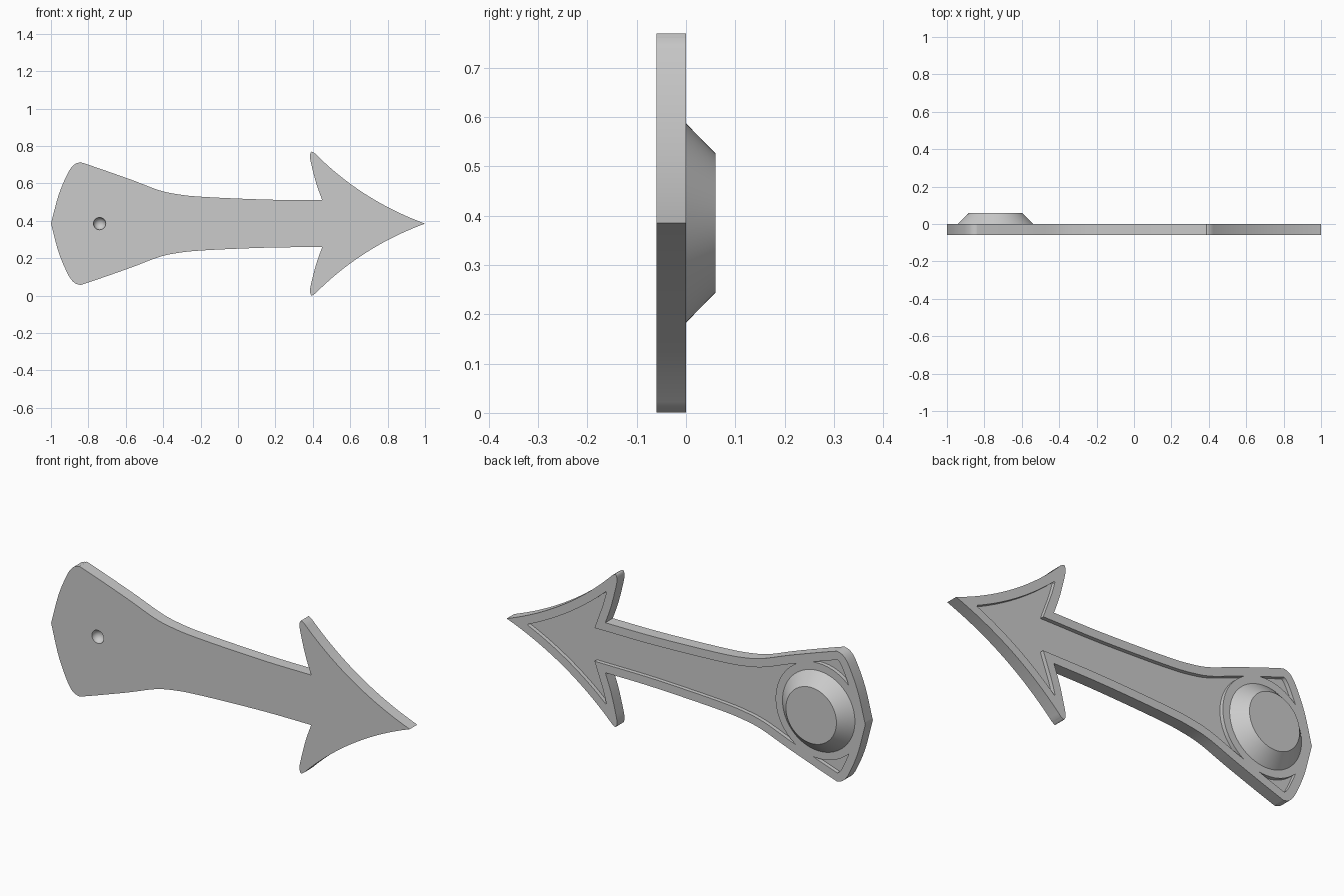
import bpy, bmesh, math
from mathutils import Vector, Matrix
from mathutils.geometry import intersect_point_line

cube = bpy.data.objects.get("Cube")
if cube:
    bpy.data.objects.remove(cube, do_unlink=True)

MID = 0.385          # height of the mirror line
THICK = 0.06
HUB_X = -0.74

grey = bpy.data.materials.new("plain grey")
grey.use_nodes = True
grey.diffuse_color = (0.6, 0.6, 0.6, 1)
grey.node_tree.nodes["Principled BSDF"].inputs["Base Color"].default_value = (0.6, 0.6, 0.6, 1)


def spline(points, steps=12):
    """Smooth curve through the points."""
    p = [Vector(q) for q in points]
    p = [2 * p[0] - p[1]] + p + [2 * p[-1] - p[-2]]
    out = []
    for a, b, c, d in zip(p, p[1:], p[2:], p[3:]):
        for i in range(steps):
            t = i / steps
            out.append(0.5 * (2 * b + (c - a) * t + (2 * a - 5 * b + 4 * c - d) * t * t
                              + (3 * b - a - 3 * c + d) * t ** 3))
    return out + [p[-2]]


def inset(loop, dist):
    """Mitred inward offset, dropping points that come too near the edge."""
    n, out = len(loop), []
    for i, p in enumerate(loop):
        a, b = (p - loop[i - 1]).normalized(), (loop[(i + 1) % n] - p).normalized()
        na, nb = Vector((a.y, -a.x)), Vector((b.y, -b.x))
        q = p + (na + nb) * dist / (1 + na.dot(nb))
        near = dist
        for j in range(n):
            s, e = loop[j - 1], loop[j]
            t = intersect_point_line(q, s, e)[1]
            near = min(near, (q - s.lerp(e, min(max(t, 0), 1))).length)
        if near > dist - 0.001:
            out.append(q)
    return out


def finish(name, bm):
    bmesh.ops.recalc_face_normals(bm, faces=bm.faces)
    mesh = bpy.data.meshes.new(name)
    bm.to_mesh(mesh)
    bm.free()
    mesh.materials.append(grey)
    obj = bpy.data.objects.new(name, mesh)
    bpy.context.collection.objects.link(obj)
    return obj


def prism(name, loop, y0, y1):
    bm = bmesh.new()
    face = bm.faces.new([bm.verts.new((p.x, y0, p.y + MID)) for p in loop])
    ext = bmesh.ops.extrude_face_region(bm, geom=[face])["geom"]
    bmesh.ops.translate(bm, verts=[v for v in ext if isinstance(v, bmesh.types.BMVert)],
                        vec=(0, y1 - y0, 0))
    return finish(name, bm)


def disc(name, r0, r1, y0, y1):
    bm = bmesh.new()
    place = Matrix.Translation((HUB_X, (y0 + y1) / 2, MID)) @ Matrix.Rotation(-math.pi / 2, 4, "X")
    bmesh.ops.create_cone(bm, cap_ends=True, segments=96, radius1=r0, radius2=r1,
                          depth=y1 - y0, matrix=place)
    return finish(name, bm)


def activate(obj):
    bpy.ops.object.select_all(action="DESELECT")
    obj.select_set(True)
    bpy.context.view_layer.objects.active = obj


def cut(obj, cutter):
    cutter.hide_render = True
    mod = obj.modifiers.new("cut", "BOOLEAN")
    mod.operation, mod.solver, mod.object = "DIFFERENCE", "EXACT", cutter
    activate(obj)
    bpy.ops.object.modifier_apply(modifier=mod.name)
    bpy.data.objects.remove(cutter, do_unlink=True)


# Upper half outline: tail and shaft, barb, head edge
shaft = spline([(-1, 0), (-0.96, 0.15), (-0.917, 0.255), (-0.885, 0.307), (-0.85, 0.326),
                (-0.81, 0.318), (-0.58, 0.238), (-0.42, 0.178), (-0.31, 0.155),
                (-0.2, 0.144), (0, 0.134), (0.22, 0.127), (0.45, 0.126)])
barb = spline([(0.45, 0.126), (0.42, 0.21), (0.396, 0.3), (0.385, 0.355),
               (0.392, 0.384), (0.412, 0.375)], 8)
start, bend, tip = Vector((0.412, 0.375)), Vector((0.66, 0.125)), Vector((1, 0))
head = [start.lerp(bend, i / 40).lerp(bend.lerp(tip, i / 40), i / 40) for i in range(41)]
upper = shaft + barb[1:] + head[1:]
outline = upper + [Vector((p.x, -p.y)) for p in reversed(upper[1:-1])]

# Flat arrow body
body = prism("arrow_body", outline, -THICK, 0)

# Recessed panel on the back, leaving a rim and a ring around the hub
recess = prism("recess_cutter", inset(outline, 0.042), -0.02, 0.04)
cut(recess, disc("ring_cutter", 0.24, 0.24, -0.1, 0.1))
cut(body, recess)

# Round dimple on the front
bm = bmesh.new()
bmesh.ops.create_uvsphere(bm, u_segments=32, v_segments=16, radius=0.033,
                          matrix=Matrix.Translation((HUB_X, -THICK, MID)))
cut(body, finish("dimple_cutter", bm))

# Tapered hub on the back
hub = disc("tapered_hub", 0.202, 0.141, 0, THICK)

for obj in (body, hub):
    activate(obj)
    bpy.ops.object.shade_smooth_by_angle(angle=math.radians(30))
